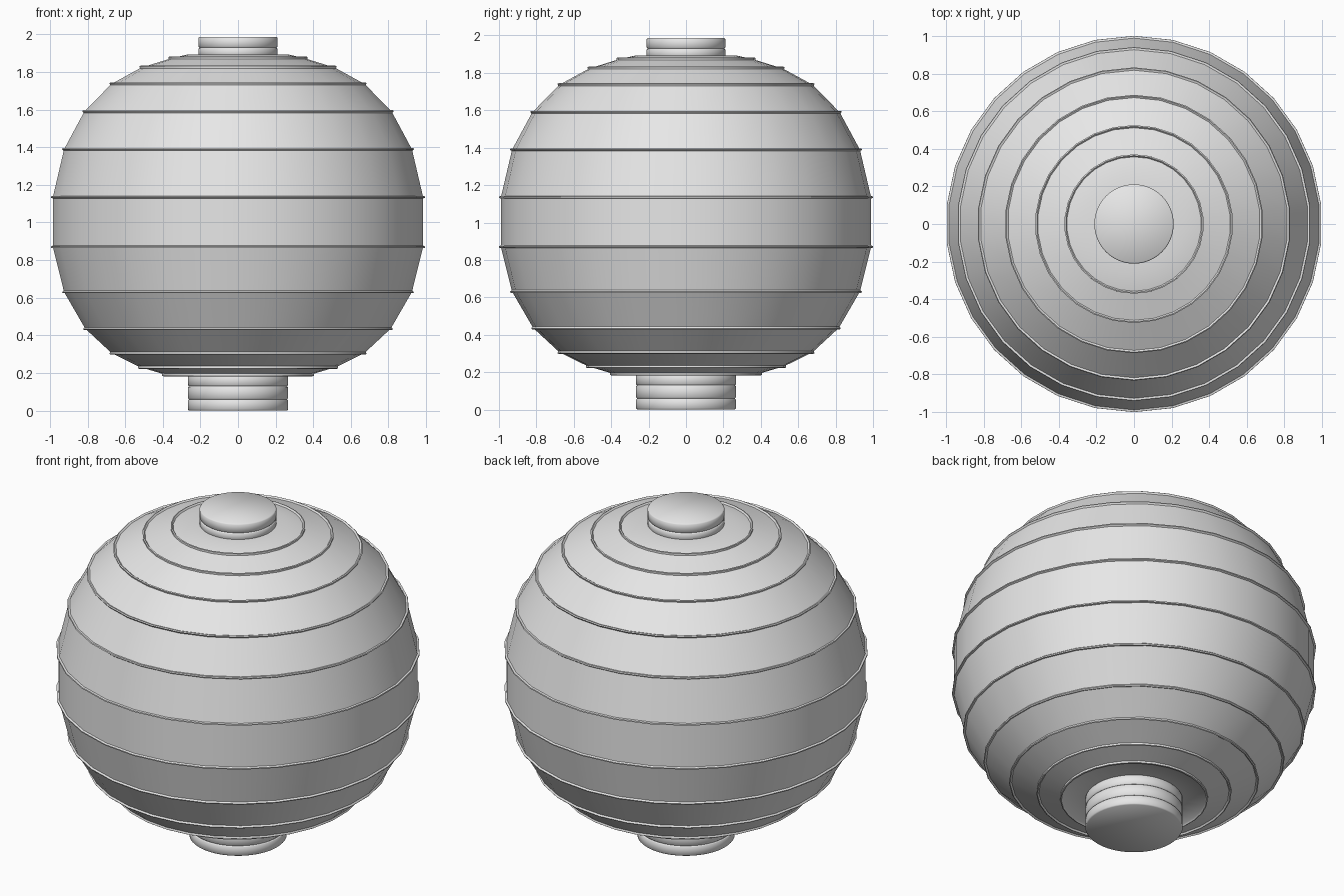
import bpy
import math

cube = bpy.data.objects.get("Cube")
if cube:
    bpy.data.objects.remove(cube, do_unlink=True)

paper = bpy.data.materials.new("light_grey")
paper.use_nodes = True
paper.diffuse_color = (0.8, 0.8, 0.8, 1)
paper.node_tree.nodes["Principled BSDF"].inputs["Base Color"].default_value = (0.8, 0.8, 0.8, 1)


def lathe(name, profile, sides, angle, cap=False):
    """Revolve (radius, height) points, listed bottom to top, around z."""
    verts, faces = [], []
    for r, z in profile:
        for i in range(sides):
            a = math.pi / 2 + math.tau * i / sides
            verts.append((r * math.cos(a), r * math.sin(a), z))
    for k in range(len(profile) - 1):
        for i in range(sides):
            j = (i + 1) % sides
            faces.append((k * sides + i, k * sides + j,
                          (k + 1) * sides + j, (k + 1) * sides + i))
    if cap:
        faces.append(tuple(reversed(range(sides))))
        faces.append(tuple(range(len(verts) - sides, len(verts))))
    mesh = bpy.data.meshes.new(name)
    mesh.from_pydata(verts, [], faces)
    mesh.materials.append(paper)
    obj = bpy.data.objects.new(name, mesh)
    bpy.context.collection.objects.link(obj)
    bpy.ops.object.select_all(action='DESELECT')
    obj.select_set(True)
    bpy.context.view_layer.objects.active = obj
    bpy.ops.object.shade_smooth_by_angle(angle=math.radians(angle))
    return obj


# Ribbed paper globe: a thin raised rib at each ring, straight paper between
rings = [(0.40, 0.19), (0.53, 0.23), (0.68, 0.305), (0.82, 0.435),
         (0.933, 0.63), (0.993, 0.87), (0.993, 1.135), (0.933, 1.39),
         (0.825, 1.59), (0.68, 1.738), (0.52, 1.826), (0.365, 1.875)]
rib = 0.007
globe = [(0.2, 0.187)]
for n, (r, z) in enumerate(rings):
    r0, z0 = rings[max(n - 1, 0)]
    r1, z1 = rings[min(n + 1, len(rings) - 1)]
    length = math.hypot(r1 - r0, z1 - z0)
    tr, tz = (r1 - r0) / length, (z1 - z0) / length
    for along, out in ((-rib, -0.004), (-rib / 2, rib), (rib / 2, rib), (rib, -0.004)):
        globe.append((r + tr * along + tz * out, z + tz * along - tr * out))
globe += [(0.27, 1.893), (0.15, 1.893)]
lathe("paper_globe", globe, 30, 60)


# Stacked collars with rounded rims at both openings
def collar(name, radius, levels):
    edge = 0.006
    profile = []
    for low, high in zip(levels, levels[1:]):
        profile += [(radius - edge, low), (radius, low + edge),
                    (radius, high - edge), (radius - edge, high)]
    lathe(name, profile, 64, 50, cap=True)


collar("bottom_collar", 0.267, (0, 0.06, 0.13, 0.19))
collar("top_collar", 0.211, (1.88, 1.93, 1.987))
